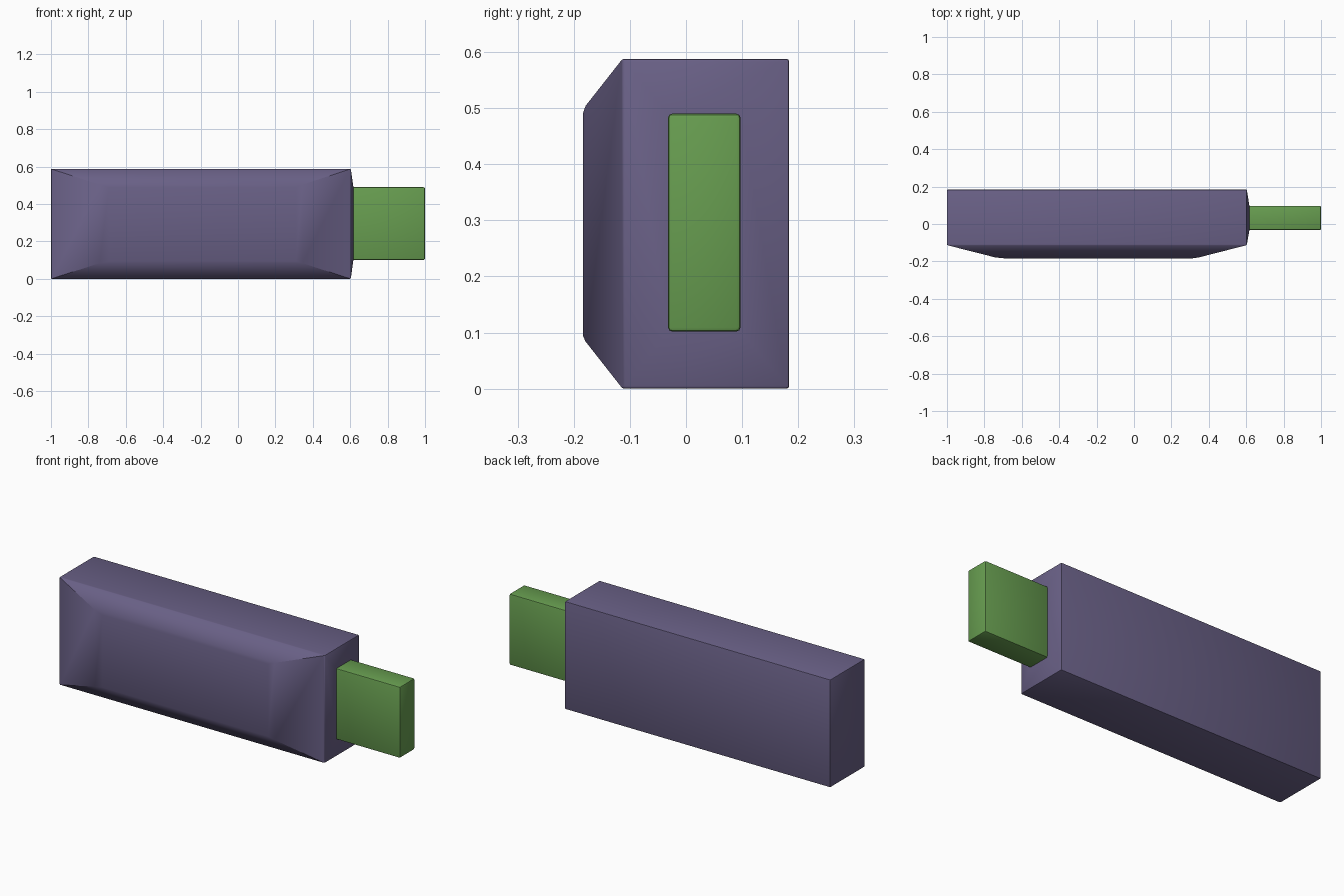
import bpy, bmesh, math

cube = bpy.data.objects.get("Cube")
if cube:
    bpy.data.objects.remove(cube, do_unlink=True)


def material(name, rgb):
    m = bpy.data.materials.new(name)
    m.use_nodes = True
    m.diffuse_color = (*rgb, 1)
    m.node_tree.nodes["Principled BSDF"].inputs["Base Color"].default_value = (*rgb, 1)
    return m


def loft(bm, rings):
    """Stack rectangles (y, x0, x1, z0, z1) from front to back and cap the ends."""
    loops = [[bm.verts.new((x, y, z)) for x, z in ((x0, z0), (x1, z0), (x1, z1), (x0, z1))]
             for y, x0, x1, z0, z1 in rings]
    for a, b in zip(loops, loops[1:]):
        for i in range(4):
            j = (i + 1) % 4
            bm.faces.new((a[i], a[j], b[j], b[i]))
    bm.faces.new(loops[0])
    bm.faces.new(loops[-1][::-1])
    bmesh.ops.recalc_face_normals(bm, faces=bm.faces[:])


def finish(name, bm, mat, bevel):
    mesh = bpy.data.meshes.new(name)
    bm.to_mesh(mesh)
    bm.free()
    mesh.materials.append(mat)
    ob = bpy.data.objects.new(name, mesh)
    bpy.context.collection.objects.link(ob)
    bpy.ops.object.select_all(action='DESELECT')
    bpy.context.view_layer.objects.active = ob
    ob.select_set(True)
    mod = ob.modifiers.new("Soft edges", 'BEVEL')
    mod.width, mod.segments = bevel, 2
    mod.limit_method, mod.angle_limit = 'ANGLE', math.radians(45)
    bpy.ops.object.modifier_apply(modifier=mod.name)
    bpy.ops.object.shade_smooth_by_angle(angle=math.radians(30))
    return ob


purple = material("muted purple", (0.141, 0.117, 0.238))
green = material("leaf green", (0.136, 0.337, 0.080))

# Plug outline shared by the case end and the plug
PY, PZ = (-0.032, 0.097), (0.102, 0.490)

# Case with a raised, sloping front panel
bm = bmesh.new()
loft(bm, [(-0.184, -0.69, 0.31, 0.095, 0.490),
          (-0.179, -0.74, 0.345, 0.084, 0.504),
          (-0.113, -1.0, 0.603, 0.0, 0.588),
          (0.184, -1.0, 0.603, 0.0, 0.588)])

# Plug end of the case tapers out to the plug outline
end = max(bm.faces, key=lambda f: f.calc_center_median().x)
mid = end.calc_center_median()
bmesh.ops.inset_individual(bm, faces=[end], thickness=0.05)
for v in end.verts:
    v.co = (0.617, PY[v.co.y > mid.y], PZ[v.co.z > mid.z])
finish("case", bm, purple, 0.005)

# Plug
bm = bmesh.new()
loft(bm, [(y, 0.59, 1.0, *PZ) for y in PY])
finish("plug", bm, green, 0.007)
